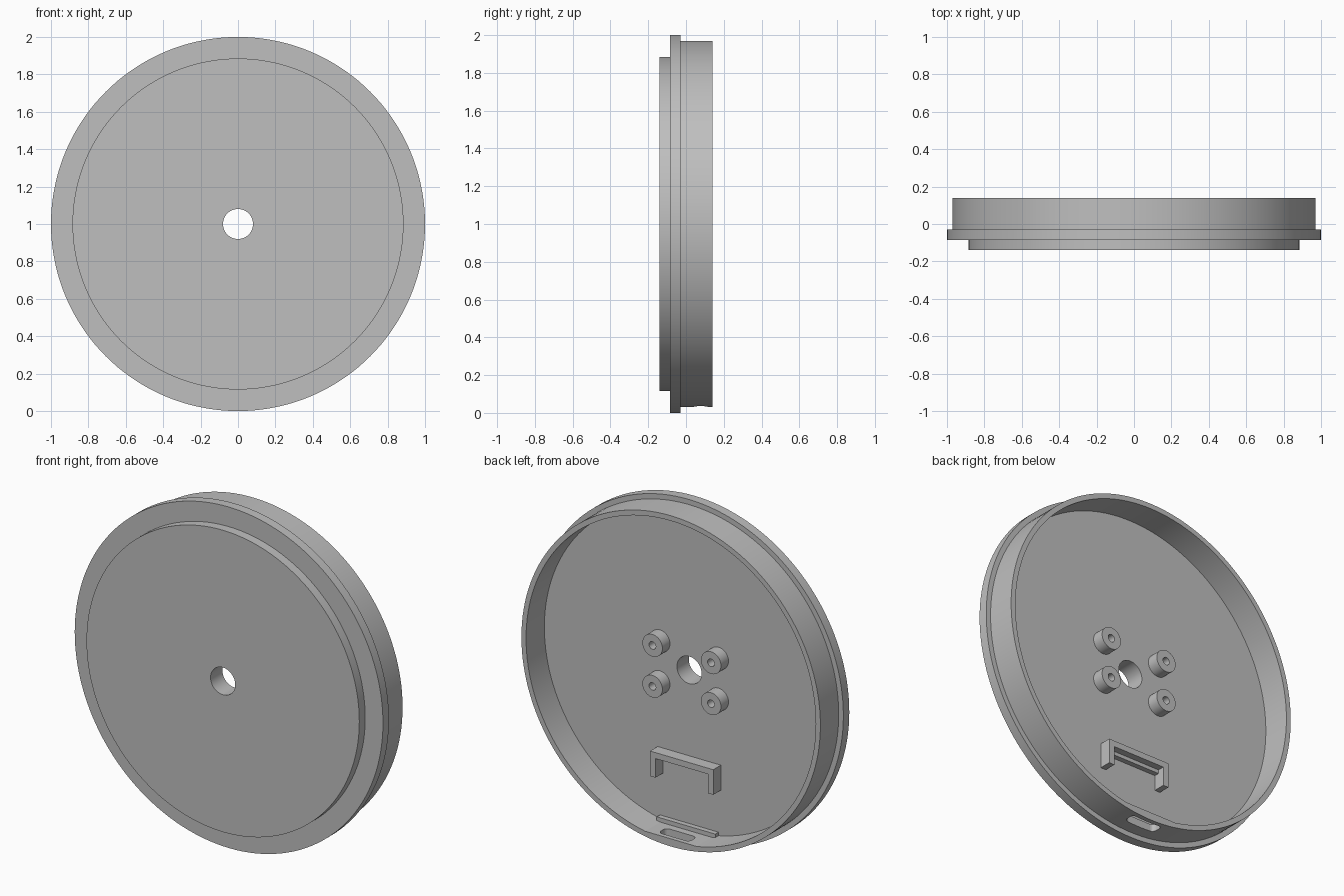
import bpy, bmesh, math
from mathutils import Vector, Matrix

if "Cube" in bpy.data.objects:
    bpy.data.objects.remove(bpy.data.objects["Cube"], do_unlink=True)

grey = bpy.data.materials.new("plain_grey")
grey.use_nodes = True
colour = (0.52, 0.52, 0.52, 1)
grey.diffuse_color = colour
grey.node_tree.nodes["Principled BSDF"].inputs["Base Color"].default_value = colour


def finish(name, bm):
    bmesh.ops.recalc_face_normals(bm, faces=bm.faces)
    mesh = bpy.data.meshes.new(name)
    bm.to_mesh(mesh)
    bm.free()
    mesh.materials.append(grey)
    obj = bpy.data.objects.new(name, mesh)
    bpy.context.collection.objects.link(obj)
    return obj


def select(obj):
    bpy.ops.object.select_all(action='DESELECT')
    obj.select_set(True)
    bpy.context.view_layer.objects.active = obj


def revolve(name, profile, x, z, steps):
    """Spin a closed (radius, y) profile around an axis along y."""
    bm = bmesh.new()
    verts = [bm.verts.new((x + r, y, z)) for r, y in profile]
    edges = [bm.edges.new((v, verts[i - 1])) for i, v in enumerate(verts)]
    bmesh.ops.spin(bm, geom=verts + edges, cent=(x, 0, z), axis=(0, 1, 0),
                   angle=math.tau, steps=steps)
    bmesh.ops.remove_doubles(bm, verts=bm.verts, dist=0.0002)
    obj = finish(name, bm)
    select(obj)
    bpy.ops.object.shade_smooth_by_angle(angle=math.radians(30))
    return obj


def box(name, low, high):
    low, high = Vector(low), Vector(high)
    bm = bmesh.new()
    bmesh.ops.create_cube(bm, size=1, matrix=Matrix.Translation((low + high) / 2)
                          @ Matrix.Diagonal((*(high - low), 1)))
    return finish(name, bm)


FLOOR, BACK = -0.03, 0.14

# Stepped disc with centre hole and rear rim
housing = revolve("housing", [
    (0.08, -0.14), (0.885, -0.14), (0.885, -0.085), (1, -0.085), (1, FLOOR),
    (0.97, FLOOR), (0.97, BACK), (0.94, BACK), (0.94, FLOOR), (0.08, FLOOR)], 0, 1, 144)

# Four hollow mounting posts
for side, sx in (("left", 1), ("right", -1)):
    for level, sz in (("upper", 1), ("lower", -1)):
        revolve(f"{level}_{side}_post", [
            (0.022, FLOOR - 0.005), (0.065, FLOOR - 0.005), (0.065, 0.04), (0.022, 0.04)],
            sx * 0.19, 1 + sz * 0.12, 40)

# Bracket open at the bottom, with a small ledge under its bar
box("bracket_bar", (-0.205, FLOOR, 0.462), (0.205, 0.04, 0.497))
box("bracket_ledge", (-0.17, FLOOR, 0.44), (0.17, 0.0, 0.462))
for side, sx in (("left", 1), ("right", -1)):
    xs = sorted((sx * 0.17, sx * 0.205))
    box(f"{side}_bracket_leg", (xs[0], FLOOR, 0.35), (xs[1], 0.04, 0.462))

# Flat pad and ridge inside the bottom of the rim
pad = box("port_pad", (-0.19, FLOOR, 0.05), (0.19, BACK, 0.075))
box("port_ridge", (-0.19, FLOOR, 0.075), (0.19, 0.0, 0.1))

# Rounded slot through the pad and rim
cutter = box("slot_cutter", (-0.1, 0.043, -0.1), (0.1, 0.113, 0.2))
bm = bmesh.new()
bm.from_mesh(cutter.data)
upright = [e for e in bm.edges if abs(e.verts[0].co.z - e.verts[1].co.z) > 0.1]
bmesh.ops.bevel(bm, geom=upright, offset=0.025, segments=5, profile=0.5, affect='EDGES')
bm.to_mesh(cutter.data)
bm.free()
cutter.hide_render = True
for part in (housing, pad):
    cut = part.modifiers.new("slot", 'BOOLEAN')
    cut.operation = 'DIFFERENCE'
    cut.solver = 'EXACT'
    cut.object = cutter
    select(part)
    bpy.ops.object.modifier_apply(modifier=cut.name)
bpy.data.objects.remove(cutter, do_unlink=True)
